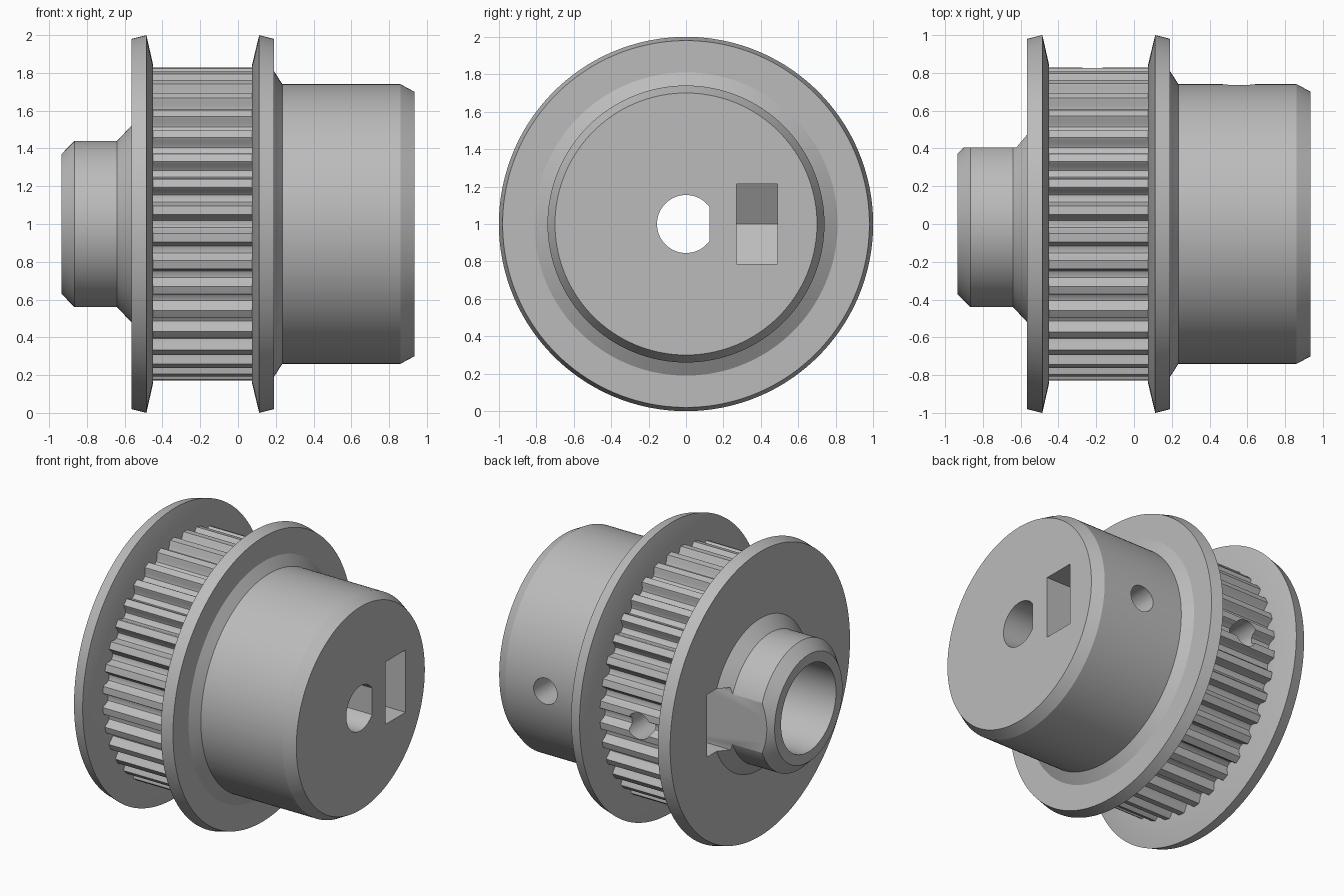
import bpy, bmesh, math

if "Cube" in bpy.data.objects:
    bpy.data.objects.remove(bpy.data.objects["Cube"], do_unlink=True)

AXIS_Z = 1.0      # height of the rotation axis
TEETH = 36
TIP_R = 0.83
GROOVE_DEPTH = 0.058

grey = bpy.data.materials.new("plain grey")
grey.use_nodes = True
grey.diffuse_color = (0.5, 0.5, 0.5, 1)
grey.node_tree.nodes["Principled BSDF"].inputs["Base Color"].default_value = (0.5, 0.5, 0.5, 1)


def finish(bm, name):
    bmesh.ops.recalc_face_normals(bm, faces=bm.faces)
    mesh = bpy.data.meshes.new(name)
    bm.to_mesh(mesh)
    bm.free()
    mesh.materials.append(grey)
    obj = bpy.data.objects.new(name, mesh)
    bpy.context.collection.objects.link(obj)
    return obj


def loft(name, rings):
    """Skin a list of point rings and cap both ends."""
    bm = bmesh.new()
    loops = [[bm.verts.new(p) for p in ring] for ring in rings]
    for a, b in zip(loops, loops[1:]):
        for i in range(len(a)):
            j = (i + 1) % len(a)
            bm.faces.new((a[i], a[j], b[j], b[i]))
    bm.faces.new(loops[0])
    bm.faces.new(loops[-1])
    return finish(bm, name)


# One tooth pitch: (angle in degrees from groove centre, share of groove depth)
PITCH = [(-3.4, 0), (-2.9, 0.2), (-2.3, 0.65), (-1.4, 0.93), (0, 1),
         (1.4, 0.93), (2.3, 0.65), (2.9, 0.2), (3.4, 0), (5, 0)]


def ring(x, r, toothed):
    pts = []
    for t in range(TEETH):
        for offset, depth in PITCH:
            a = math.radians(t * 360 / TEETH + offset)
            rr = r - depth * GROOVE_DEPTH if toothed else r
            pts.append((x, rr * math.cos(a), AXIS_Z + rr * math.sin(a)))
    return pts


# Turned body: boss, flange, toothed drum, flange, hub
stations = [(-0.935, 0.37, False), (-0.865, 0.44, False), (-0.64, 0.44, False),
            (-0.565, 0.52, False), (-0.565, 0.98, False), (-0.485, 1.0, False),
            (-0.45, 0.845, False), (-0.45, TIP_R, True), (0.075, TIP_R, True),
            (0.075, 0.845, False), (0.112, 1.0, False), (0.19, 0.98, False),
            (0.19, 0.81, False), (0.235, 0.74, False), (0.86, 0.74, False),
            (0.935, 0.70, False)]
body = loft("pulley_body", [ring(*s) for s in stations])


def prism_x(name, outline, lo, hi):
    return loft(name, [[(x, y, AXIS_Z + z) for y, z in outline] for x in (lo, hi)])


def prism_y(name, outline, lo, hi):
    return loft(name, [[(x, y, AXIS_Z + z) for x, z in outline] for y in (lo, hi)])


def circle(r, cx=0.0, n=64):
    return [(cx + r * math.cos(math.tau * i / n), r * math.sin(math.tau * i / n))
            for i in range(n)]


def nut_slot(name, hole_x, direction, lo, hi):
    """Slot open at one end, ending in half a hexagon around the screw."""
    half = 0.215
    side = half / math.sqrt(3)
    mouth = direction * 1.1
    start = hole_x - direction * side
    apex = hole_x - direction * 2 * side
    return prism_y(name, [(mouth, half), (start, half), (apex, 0),
                          (start, -half), (mouth, -half)], lo, hi)


# Flat-sided shaft bore in the hub
a0 = math.acos(0.125 / 0.155)
d_outline = [(0.155 * math.cos(a0 + (math.tau - 2 * a0) * i / 48),
              0.155 * math.sin(a0 + (math.tau - 2 * a0) * i / 48)) for i in range(49)]

HUB_SCREW, DRUM_SCREW = 0.555, -0.22
cutters = [
    prism_x("boss_bore_cutter", circle(0.3), -1.1, 0.15),
    prism_x("hub_bore_cutter", d_outline, 0.1, 1.1),
    prism_y("hub_screw_cutter", circle(0.09, HUB_SCREW, 32), 0.03, 1.2),
    prism_y("drum_screw_cutter", circle(0.09, DRUM_SCREW, 32), 0.03, 1.2),
    nut_slot("hub_slot_cutter", HUB_SCREW, 1, 0.27, 0.49),
    nut_slot("drum_slot_cutter", DRUM_SCREW, -1, 0.405, 0.58),
]

# Cut the holes and remove the helpers
bpy.ops.object.select_all(action="DESELECT")
bpy.context.view_layer.objects.active = body
body.select_set(True)
for cutter in cutters:
    cutter.hide_render = True
    mod = body.modifiers.new(cutter.name, "BOOLEAN")
    mod.operation = "DIFFERENCE"
    mod.solver = "EXACT"
    mod.object = cutter
    bpy.ops.object.modifier_apply(modifier=mod.name)
    bpy.data.objects.remove(cutter, do_unlink=True)

bpy.ops.object.shade_smooth_by_angle(angle=math.radians(25))
